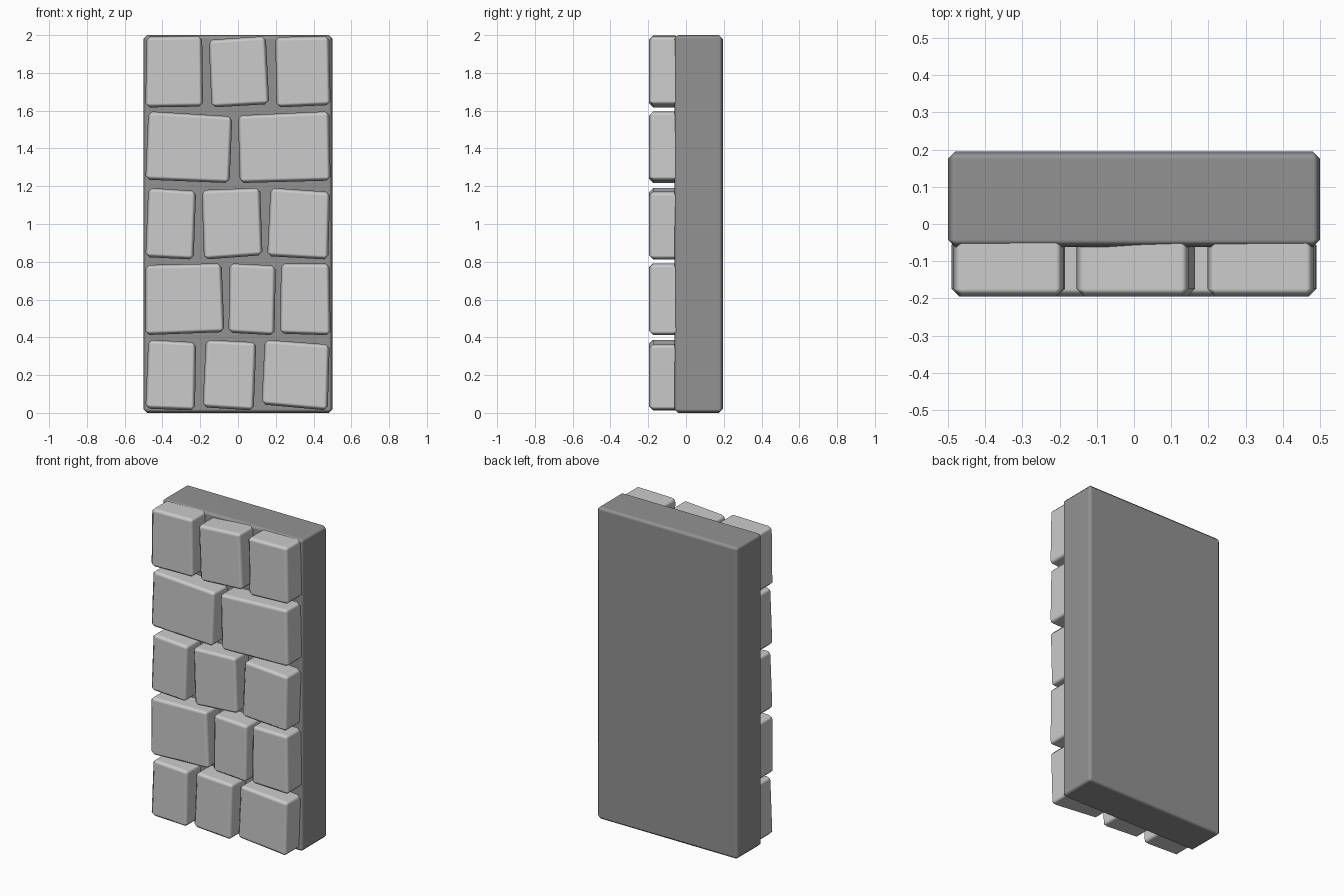
import bpy, bmesh

if "Cube" in bpy.data.objects:
    bpy.data.objects.remove(bpy.data.objects["Cube"])

# Stone outlines by row: top-left, top-right, bottom-right, bottom-left as (x, z)
STONES = [
    # top row
    (-.485, 1.992, -.19, 1.997, -.185, 1.622, -.49, 1.617),
    (-.155, 1.975, .147, 1.995, .165, 1.635, -.14, 1.617),
    (.197, 1.99, .483, 1.995, .49, 1.63, .205, 1.617),
    # fourth row
    (-.475, 1.597, -.03, 1.57, -.045, 1.217, -.49, 1.235),
    (0, 1.575, .483, 1.597, .49, 1.23, .01, 1.217),
    # third row
    (-.475, 1.192, -.222, 1.175, -.235, .812, -.49, .825),
    (-.192, 1.18, .117, 1.192, .13, .835, -.18, .812),
    (.172, 1.192, .487, 1.17, .478, .812, .155, .83),
    # second row
    (-.49, .783, -.087, .792, -.072, .428, -.49, .412),
    (-.045, .792, .2, .78, .193, .411, -.05, .425),
    (.228, .792, .485, .79, .49, .411, .222, .42),
    # bottom row
    (-.475, .388, -.222, .374, -.228, .013, -.49, .023),
    (-.17, .388, .097, .374, .083, .013, -.187, .03),
    (.142, .388, .485, .362, .475, .013, .125, .045),
]
# Tone index of each stone, in the same order
TONES = [1, 2, 0, 0, 1, 2, 0, 0, 0, 0, 1, 1, 1, 0]


def grey(name, v):
    mat = bpy.data.materials.new(name)
    mat.diffuse_color = (v, v, v, 1)
    mat.use_nodes = True
    mat.node_tree.nodes["Principled BSDF"].inputs["Base Color"].default_value = mat.diffuse_color
    return mat


def slab(name, outline, y_front, y_back, bevel, mat):
    """Extrude an (x, z) quad along y and soften its edges."""
    bm = bmesh.new()
    front = [bm.verts.new((x, y_front, z)) for x, z in outline]
    back = [bm.verts.new((x, y_back, z)) for x, z in outline]
    bm.faces.new(front)
    bm.faces.new(back[::-1])
    for i in range(4):
        j = (i + 1) % 4
        bm.faces.new((front[i], back[i], back[j], front[j]))
    bmesh.ops.recalc_face_normals(bm, faces=bm.faces)
    for f in bm.faces:
        f.smooth = True
    mesh = bpy.data.meshes.new(name)
    bm.to_mesh(mesh)
    bm.free()
    mesh.materials.append(mat)
    obj = bpy.data.objects.new(name, mesh)
    bpy.context.collection.objects.link(obj)
    mod = obj.modifiers.new("soft_edges", 'BEVEL')
    mod.width = bevel
    mod.segments = 1
    mod.limit_method = 'NONE'
    mod.harden_normals = True
    return obj


# Mortar backing
slab("wall_backing", [(-.5, 2), (.5, 2), (.5, 0), (-.5, 0)], -.062, .195, .02,
     grey("mortar", .29))

# Facing stones, set slightly into the backing
stone_mats = [grey("stone_dark", .57), grey("stone_mid", .61), grey("stone_light", .65)]
for n, (s, tone) in enumerate(zip(STONES, TONES), 1):
    outline = list(zip(s[0::2], s[1::2]))
    slab(f"stone_{n:02d}", outline, -.195, -.035, .021, stone_mats[tone])
